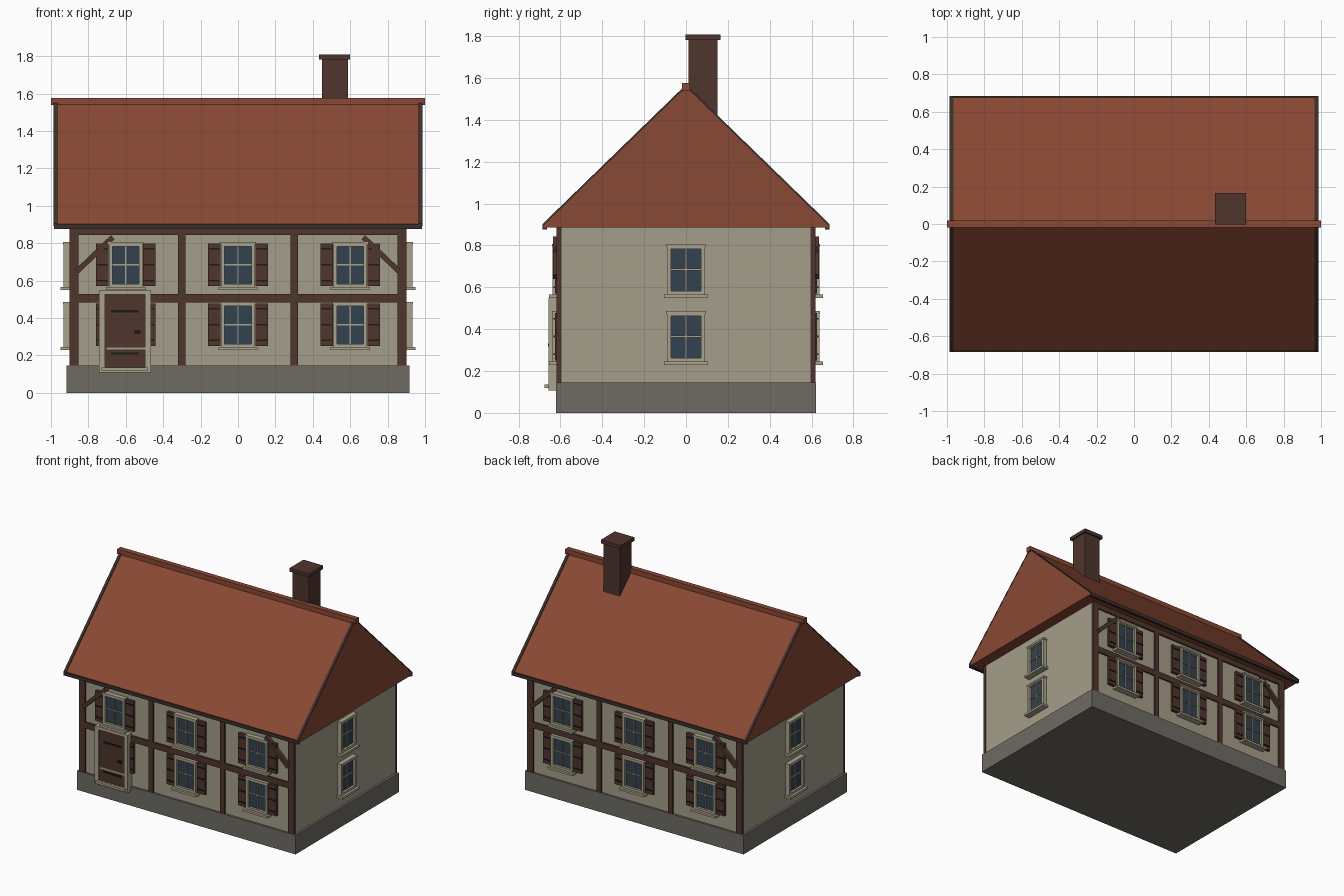
import bpy, bmesh, math
from mathutils import Matrix, Vector

if "Cube" in bpy.data.objects:
    bpy.data.objects.remove(bpy.data.objects["Cube"])


def material(name, rgb):
    def lin(c):
        c /= 255
        return c / 12.92 if c <= 0.04045 else ((c + 0.055) / 1.055) ** 2.4
    m = bpy.data.materials.new(name)
    m.diffuse_color = (*[lin(c) for c in rgb], 1)
    m.use_nodes = True
    m.node_tree.nodes["Principled BSDF"].inputs["Base Color"].default_value = m.diffuse_color
    return m


PLASTER = material("plaster", (164, 157, 137))
STONE = material("plinth stone", (110, 107, 98))
TIMBER = material("dark timber", (79, 53, 45))
TILE = material("roof tile", (137, 72, 51))
TRIM = material("pale trim", (170, 163, 140))
GLASS = material("window glass", (50, 66, 80))
IRON = material("black iron", (28, 25, 24))
VERGE = material("dark verge", (60, 47, 42))


def finish(name, bm, mat, matrix=Matrix()):
    bmesh.ops.recalc_face_normals(bm, faces=bm.faces)
    me = bpy.data.meshes.new(name)
    bm.to_mesh(me)
    bm.free()
    me.materials.append(mat)
    ob = bpy.data.objects.new(name, me)
    ob.matrix_world = matrix
    bpy.context.collection.objects.link(ob)
    return ob


def boxes(name, mat, spans, matrix=Matrix()):
    """One object from boxes given as (x0, x1, y0, y1, z0, z1)."""
    bm = bmesh.new()
    for x0, x1, y0, y1, z0, z1 in spans:
        t = Matrix.Translation(((x0 + x1) / 2, (y0 + y1) / 2, (z0 + z1) / 2))
        s = Matrix.Diagonal((x1 - x0, y1 - y0, z1 - z0, 1))
        bmesh.ops.create_cube(bm, size=1, matrix=t @ s)
    return finish(name, bm, mat, matrix)


def prism(name, mat, profile, x0, x1):
    """Extrude a (y, z) profile along x."""
    bm = bmesh.new()
    f = bm.faces.new([bm.verts.new((x0, y, z)) for y, z in profile])
    ext = bmesh.ops.extrude_face_region(bm, geom=[f])
    bmesh.ops.translate(bm, vec=(x1 - x0, 0, 0),
                        verts=[v for v in ext["geom"] if isinstance(v, bmesh.types.BMVert)])
    return finish(name, bm, mat)


def side(angle, u, depth, z):
    """Local frame on a wall: x along it, -y outward."""
    return Matrix.Rotation(math.radians(angle), 4, 'Z') @ Matrix.Translation((u, -depth, z))


# plinth and walls
boxes("plinth", STONE, [(-0.917, 0.917, -0.62, 0.62, 0, 0.145)])
boxes("walls", PLASTER, [(-0.9, 0.9, -0.605, 0.605, 0.14, 0.89)])

# closed gable roof
prism("roof", TILE, [(-0.68, 0.885), (0.68, 0.885), (0.68, 0.9),
                     (0, 1.56), (-0.68, 0.9)], -0.985, 0.985)
boxes("ridge_cap", TILE, [(-1, 1, -0.02, 0.02, 1.54, 1.577)])

# verge strips on the slopes and boards under the eaves
for s in (-1, 1):
    for a, b in ((-0.986, -0.966), (0.966, 0.986)):
        prism("verge_strip", VERGE, [(s * 0.684, 0.892), (s * 0.684, 0.904),
                                     (0, 1.568), (0, 1.556)], a, b)
    y0, y1 = sorted((s * 0.664, s * 0.685))
    boxes("eave_board", VERGE, [(-0.985, 0.985, y0, y1, 0.876, 0.903)])

# chimney
boxes("chimney", TIMBER, [(0.45, 0.588, 0.012, 0.15, 1.36, 1.79)])
boxes("chimney_cap", TIMBER, [(0.434, 0.6, -0.003, 0.165, 1.782, 1.808)])


def window(angle, u, depth, z, shutters):
    m = side(angle, u, depth, z)
    boxes("window_glass", GLASS, [(-0.075, 0.075, -0.014, 0.01, -0.105, 0.105)], m)
    boxes("window_frame", TRIM, [
        (-0.09, -0.071, -0.032, 0.01, -0.125, 0.115),
        (0.071, 0.09, -0.032, 0.01, -0.125, 0.115),
        (-0.071, 0.071, -0.032, 0.01, -0.125, -0.103),
        (-0.071, 0.071, -0.032, 0.01, 0.098, 0.115),
        (-0.095, 0.095, -0.036, 0.01, 0.108, 0.121)], m)
    boxes("window_bars", TRIM, [(-0.004, 0.004, -0.022, 0, -0.105, 0.1),
                                (-0.072, 0.072, -0.022, 0, -0.004, 0.004)], m)
    boxes("window_sill", TRIM, [(-0.105, 0.105, -0.05, 0.01, -0.136, -0.12)], m)
    if shutters:
        for s in (-1, 1):
            x0, x1 = sorted((s * 0.093, s * 0.16))
            boxes("shutter", TIMBER, [(x0, x1, -0.022, 0.01, -0.115, 0.113)], m)
            boxes("shutter_straps", IRON, [(x0 + 0.006, x1 - 0.006, -0.027, 0, h - 0.004, h + 0.004)
                                           for h in (-0.085, 0, 0.085)], m)


# timber framing and windows, front and back
for angle in (0, 180):
    m = side(angle, 0, 0.605, 0)
    posts = [(x - w, x + w, -0.013, 0.01, 0.145, 0.885)
             for x, w in ((-0.877, 0.025), (-0.3, 0.02), (0.3, 0.02), (0.877, 0.025))]
    boxes("timber_posts", TIMBER, posts, m)
    boxes("timber_rails", TIMBER, [(-0.902, 0.902, -0.012, 0.01, 0.483, 0.529),
                                   (-0.902, 0.902, -0.012, 0.01, 0.845, 0.885)], m)
    for s in (-1, 1):
        a, b = Vector((s * 0.86, 0, 0.65)), Vector((s * 0.67, 0, 0.832))
        d = b - a
        turn = Matrix.Rotation(-math.atan2(d.z, d.x), 4, 'Y')
        boxes("corner_brace", TIMBER, [(0, d.length, -0.03, 0.005, -0.014, 0.014)],
              m @ Matrix.Translation(a) @ turn)
    for u in (-0.6, 0, 0.6):
        for z in (0.365, 0.685):
            window(angle, u, 0.605, z, True)

# plain windows on the gable walls
for angle in (90, 270):
    for z in (0.365, 0.685):
        window(angle, 0, 0.9, z, False)

# front door
m = side(0, -0.605, 0.605, 0)
boxes("door_leaf", TIMBER, [(-0.112, 0.112, -0.04, 0.01, 0.135, 0.53)], m)
boxes("door_frame", TRIM, [(-0.139, -0.107, -0.052, 0.01, 0.108, 0.548),
                           (0.107, 0.139, -0.052, 0.01, 0.108, 0.548),
                           (-0.107, 0.107, -0.052, 0.01, 0.525, 0.548),
                           (-0.107, 0.107, -0.052, 0.01, 0.108, 0.138)], m)
boxes("door_step", TRIM, [(-0.125, 0.125, -0.07, 0, 0.12, 0.136)], m)
boxes("door_hinges", IRON, [(-0.074, 0.074, -0.045, 0, 0.43, 0.442),
                            (-0.074, 0.074, -0.045, 0, 0.204, 0.216)], m)
boxes("door_handle", IRON, [(0.052, 0.084, -0.054, 0, 0.318, 0.332)], m)
